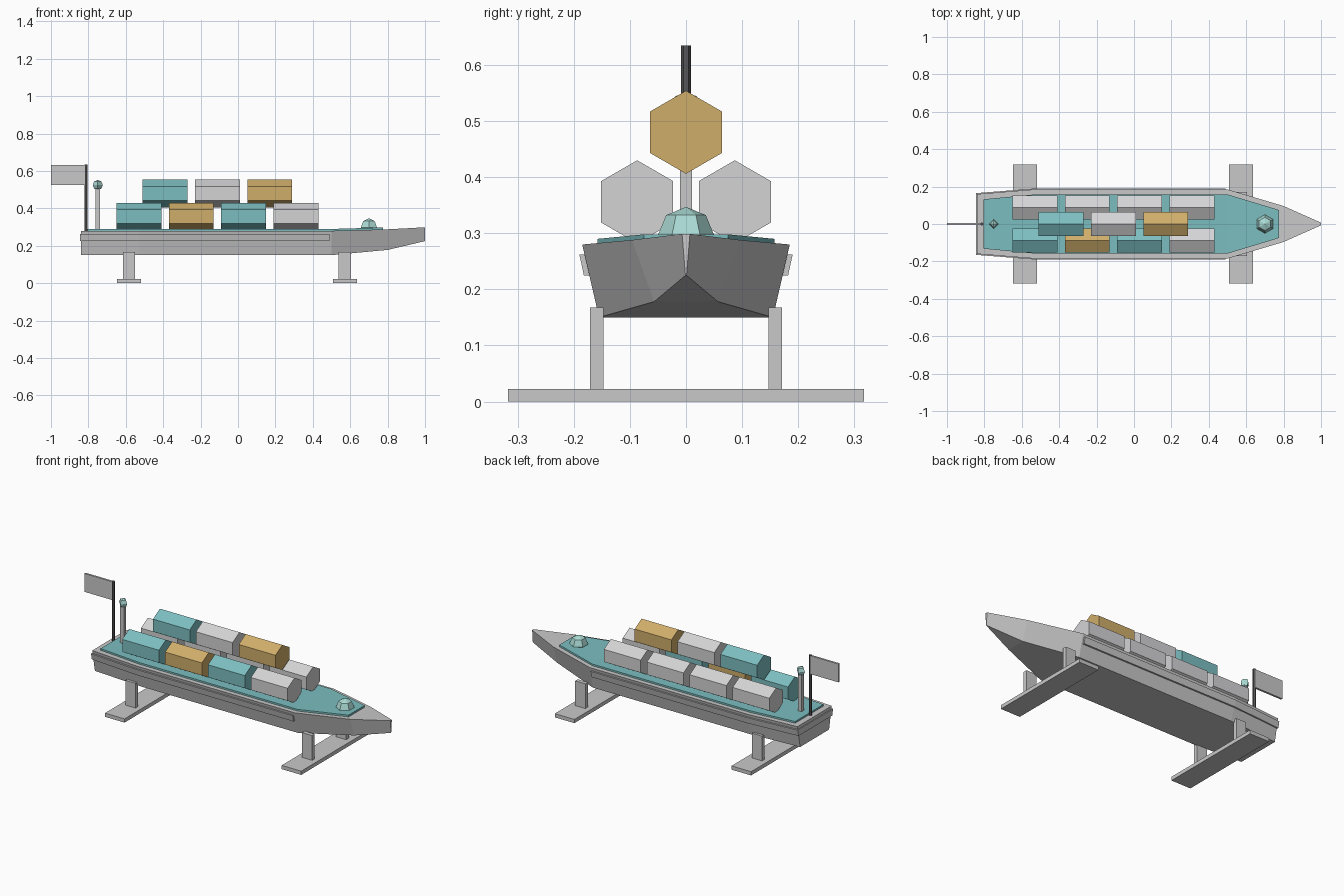
import bpy, bmesh, math
from mathutils import Matrix

if "Cube" in bpy.data.objects:
    bpy.data.objects.remove(bpy.data.objects["Cube"])


def material(name, rgb):
    lin = [(c / 255 / 12.92) if c < 11 else ((c / 255 + 0.055) / 1.055) ** 2.4 for c in rgb]
    m = bpy.data.materials.new(name)
    m.use_nodes = True
    m.diffuse_color = (*lin, 1)
    m.node_tree.nodes["Principled BSDF"].inputs["Base Color"].default_value = (*lin, 1)
    return m


GREY = material("hull grey", (202, 201, 201))
WHITE = material("container white", (212, 211, 213))
TEAL = material("teal", (124, 190, 192))
GOLD = material("gold", (208, 174, 106))
GLASS = material("pale lamp teal", (170, 218, 212))
DARK = material("dark pole grey", (88, 87, 87))


def finish(bm, name, mat):
    bmesh.ops.recalc_face_normals(bm, faces=bm.faces[:])
    me = bpy.data.meshes.new(name)
    bm.to_mesh(me)
    bm.free()
    me.materials.append(mat)
    ob = bpy.data.objects.new(name, me)
    bpy.context.scene.collection.objects.link(ob)
    return ob


def loft(name, sections, mat):
    """Sections along x: (x, bottom half width, bottom z, top half width, top z)."""
    bm = bmesh.new()
    rings = [[bm.verts.new(p) for p in ((x, -b, zb), (x, b, zb), (x, t, zt), (x, -t, zt))]
             for x, b, zb, t, zt in sections]
    for r, s in zip(rings, rings[1:]):
        for i in range(4):
            j = (i + 1) % 4
            bm.faces.new((r[i], r[j], s[j], s[i]))
    bm.faces.new(rings[0])
    bm.faces.new(rings[-1])
    return finish(bm, name, mat)


def box(name, x, y, z, mat):
    """Box from (min, max) ranges."""
    bm = bmesh.new()
    bmesh.ops.create_cube(bm, size=1)
    for v in bm.verts:
        v.co = [r[0] if c < 0 else r[1] for r, c in zip((x, y, z), v.co)]
    return finish(bm, name, mat)


def prism(name, sides, radius, length, matrix, mat):
    bm = bmesh.new()
    bmesh.ops.create_cone(bm, cap_ends=True, segments=sides, radius1=radius,
                          radius2=radius, depth=length, matrix=matrix)
    return finish(bm, name, mat)


def lamp(name, sides, radius, loc):
    bm = bmesh.new()
    bmesh.ops.create_uvsphere(bm, u_segments=sides, v_segments=4, radius=radius,
                              matrix=Matrix.Translation(loc))
    return finish(bm, name, GLASS)


# Hull, rubbing strake and raised deck panel
loft("hull", [(-0.84, 0.135, 0.15, 0.16, 0.28), (-0.53, 0.155, 0.15, 0.185, 0.28),
              (0.5, 0.155, 0.15, 0.185, 0.28), (0.8, 0.057, 0.178, 0.096, 0.288),
              (1.0, 0.001, 0.225, 0.007, 0.299)], GREY)
loft("rubbing_strake", [(-0.845, 0.157, 0.225, 0.165, 0.262), (-0.53, 0.182, 0.225, 0.19, 0.262),
                        (0.49, 0.182, 0.225, 0.19, 0.262)], GREY)
loft("deck", [(-0.805, 0.132, 0.27, 0.132, 0.29), (-0.53, 0.158, 0.27, 0.158, 0.29),
              (0.5, 0.158, 0.27, 0.158, 0.29), (0.775, 0.075, 0.27, 0.075, 0.298)], TEAL)

# Hexagonal containers, flat side up
rows = [("right", -0.53, -0.087, 0.356, (TEAL, GOLD, TEAL, WHITE)),
        ("left", -0.53, 0.087, 0.356, (WHITE,) * 4),
        ("upper", -0.39, 0, 0.48, (TEAL, WHITE, GOLD))]
for row, x0, y, z, colours in rows:
    for i, mat in enumerate(colours):
        m = (Matrix.Translation((x0 + 0.28 * i, y, z)) @ Matrix.Rotation(math.pi / 2, 4, 'Y')
             @ Matrix.Rotation(math.pi / 2, 4, 'Z'))
        prism(f"{row}_container_{i + 1}", 6, 0.074, 0.24, m, mat)

# Display stands
for name, x in (("rear", -0.583), ("front", 0.571)):
    box(name + "_foot", (x - 0.064, x + 0.064), (-0.317, 0.317), (0, 0.022), GREY)
    for side, s in (("right", -1), ("left", 1)):
        ys = sorted((s * 0.147, s * 0.171))
        box(f"{name}_{side}_leg", (x - 0.033, x + 0.033), ys, (0.02, 0.168), GREY)

# Bow lamp, stern mast with lamp
lamp("bow_lamp", 6, 0.05, (0.7, 0, 0.297))
box("mast", (-0.762, -0.738), (-0.011, 0.011), (0.28, 0.51), GREY)
lamp("mast_lamp", 4, 0.027, (-0.75, 0, 0.525))

# Flag
prism("flag_pole", 6, 0.009, 0.36, Matrix.Translation((-0.813, 0, 0.455)), DARK)
box("flag", (-1.0, -0.815), (-0.006, 0.006), (0.525, 0.633), GREY)
